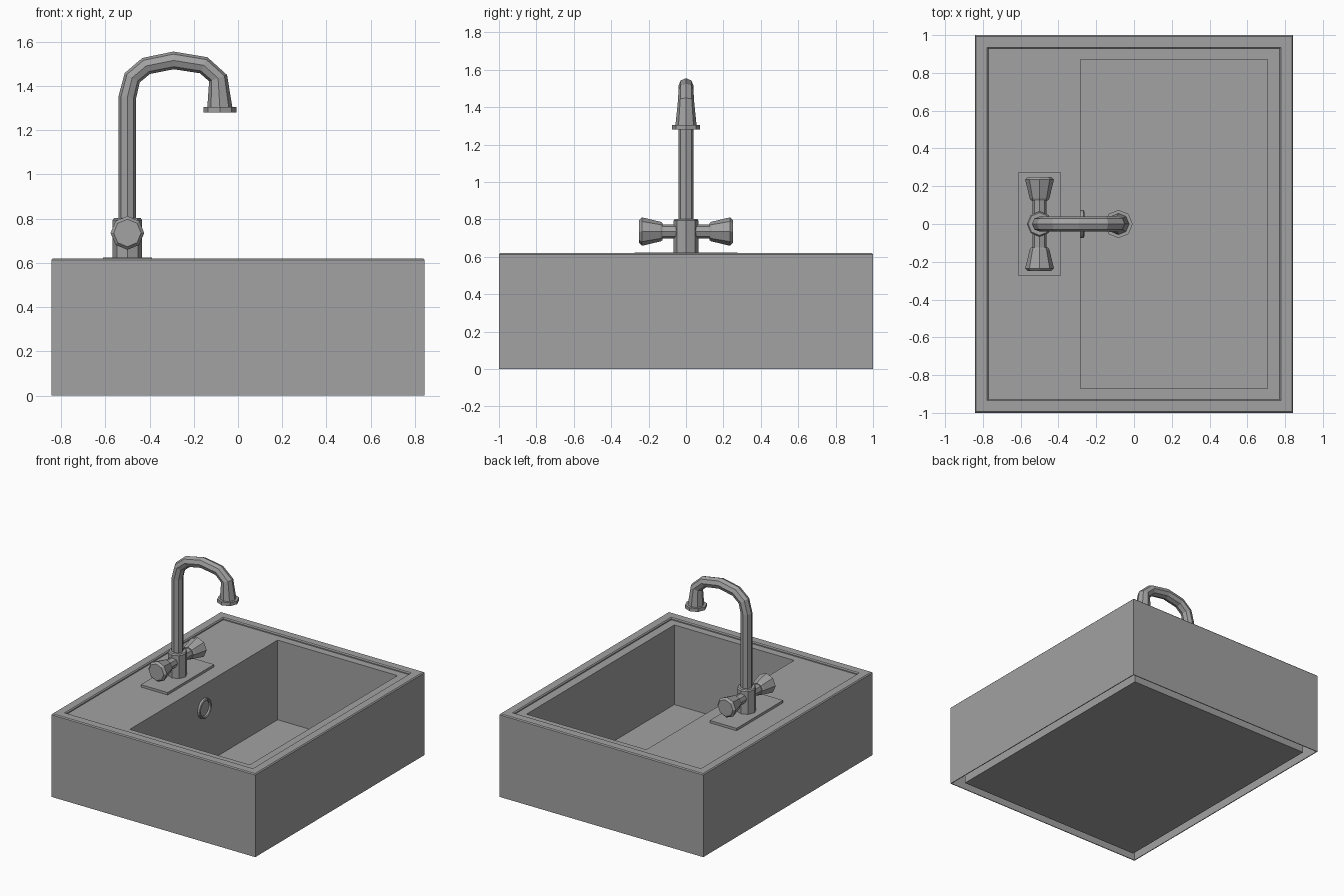
import bpy, bmesh, math
from mathutils import Vector

if "Cube" in bpy.data.objects:
    bpy.data.objects.remove(bpy.data.objects["Cube"], do_unlink=True)

grey = bpy.data.materials.new("grey")
grey.use_nodes = True
colour = (0.36, 0.36, 0.36, 1)
grey.diffuse_color = colour
grey.node_tree.nodes["Principled BSDF"].inputs["Base Color"].default_value = colour


def skin(name, loops, closed=False):
    """Join successive loops of points with quads; cap the ends unless closed."""
    bm = bmesh.new()
    rings = [[bm.verts.new(p) for p in loop] for loop in loops]
    pairs = list(zip(rings, rings[1:]))
    if closed:
        pairs.append((rings[-1], rings[0]))
    else:
        bm.faces.new(rings[0])
        bm.faces.new(rings[-1])
    for a, b in pairs:
        n = len(a)
        for i in range(n):
            j = (i + 1) % n
            bm.faces.new((a[i], a[j], b[j], b[i]))
    bmesh.ops.recalc_face_normals(bm, faces=bm.faces)
    mesh = bpy.data.meshes.new(name)
    bm.to_mesh(mesh)
    bm.free()
    mesh.materials.append(grey)
    obj = bpy.data.objects.new(name, mesh)
    bpy.context.collection.objects.link(obj)
    return obj


def rect(hx, hy, z, cx=0):
    return [(cx + sx * hx, sy * hy, z)
            for sx, sy in ((-1, -1), (1, -1), (1, 1), (-1, 1))]


def ring(centre, axis, side, radius, sides=8):
    """Polygon round an axis, with a corner pointing along side."""
    axis, side = Vector(axis).normalized(), Vector(side).normalized()
    other = axis.cross(side)
    turns = [math.tau * i / sides for i in range(sides)]
    return [Vector(centre) + radius * (side * math.cos(t) + other * math.sin(t))
            for t in turns]


def turned(name, start, axis, side, profile, sides=8, closed=False):
    """Profile of (distance along the axis, radius) pairs."""
    return skin(name, [ring(Vector(start) + Vector(axis) * d, axis, side, r, sides)
                       for d, r in profile], closed)


# Outer shell: thin walls, open below, with a softened flat rim on top
W, L, H = 0.843, 1.0, 0.62
shell = [(0, 0), (0, H - .007), (.007, H), (.065, H), (.072, H - .007),
         (.072, H - .05), (.067, H - .05), (.067, H - .01), (.006, H - .01), (.006, 0)]
skin("outer_shell", [rect(W - d, L - d, z) for d, z in shell], closed=True)

# Inner block: deck with a deep rectangular basin
deck = 0.605
skin("basin_block", [rect(.771, .928, 0), rect(.771, .928, deck),
                     rect(.495, .872, deck, .212), rect(.495, .872, .01, .212)])

# Drain and overflow fittings
X, Y, Z = (1, 0, 0), (0, 1, 0), (0, 0, 1)
turned("drain", (.125, 0, .008), Z, X,
       [(0, .16), (.008, .16), (.008, .145), (.005, .145)], sides=32)
turned("overflow_ring", (-.287, 0, .43), X, Y,
       [(0, .073), (.02, .073), (.024, .066), (.02, .058), (.006, .058)], sides=20)

# Tap base
tap_x = -0.5
skin("tap_plate", [rect(.111, .275, deck - .002, tap_x), rect(.111, .275, .623, tap_x)])
turned("tap_body", (tap_x, 0, .615), Z, X, [(0, .067), (.178, .067), (.187, .06)])

# Curved neck
path = [(tap_x, .78), (tap_x, 1.35), (-.478, 1.437), (-.415, 1.49), (-.291, 1.515),
        (-.155, 1.493), (-.09, 1.435)]
points = [Vector((x, 0, z)) for x, z in path]
loops = []
for i, p in enumerate(points):
    before = (p - points[max(i - 1, 0)]).normalized()
    after = (points[min(i + 1, len(points) - 1)] - p).normalized()
    tangent = before + after
    loops.append(ring(p, tangent, Y, .04))

# Flared spout continues the neck
loops[-1] = ring(points[-1], (.35, 0, -1), Y, .043)
loops.append(ring((-.082, 0, 1.30), (0, 0, -1), Y, .057))
skin("neck_and_spout", loops)
turned("spout_flange", (-.082, 0, 1.28), Z, X, [(.01, .05), (0, .05), (0, .075), (.025, .075), (.025, .05)])

# Two handles, one on each side of the body
for label, s in (("front", -1), ("back", 1)):
    start, axis = (tap_x, 0, .735), (0, s, 0)
    turned(label + "_stem", start, axis, X, [(.04, .038), (.14, .038)])
    turned(label + "_knob", start, axis, X,
           [(.125, .045), (.135, .052), (.235, .076), (.25, .062)])
